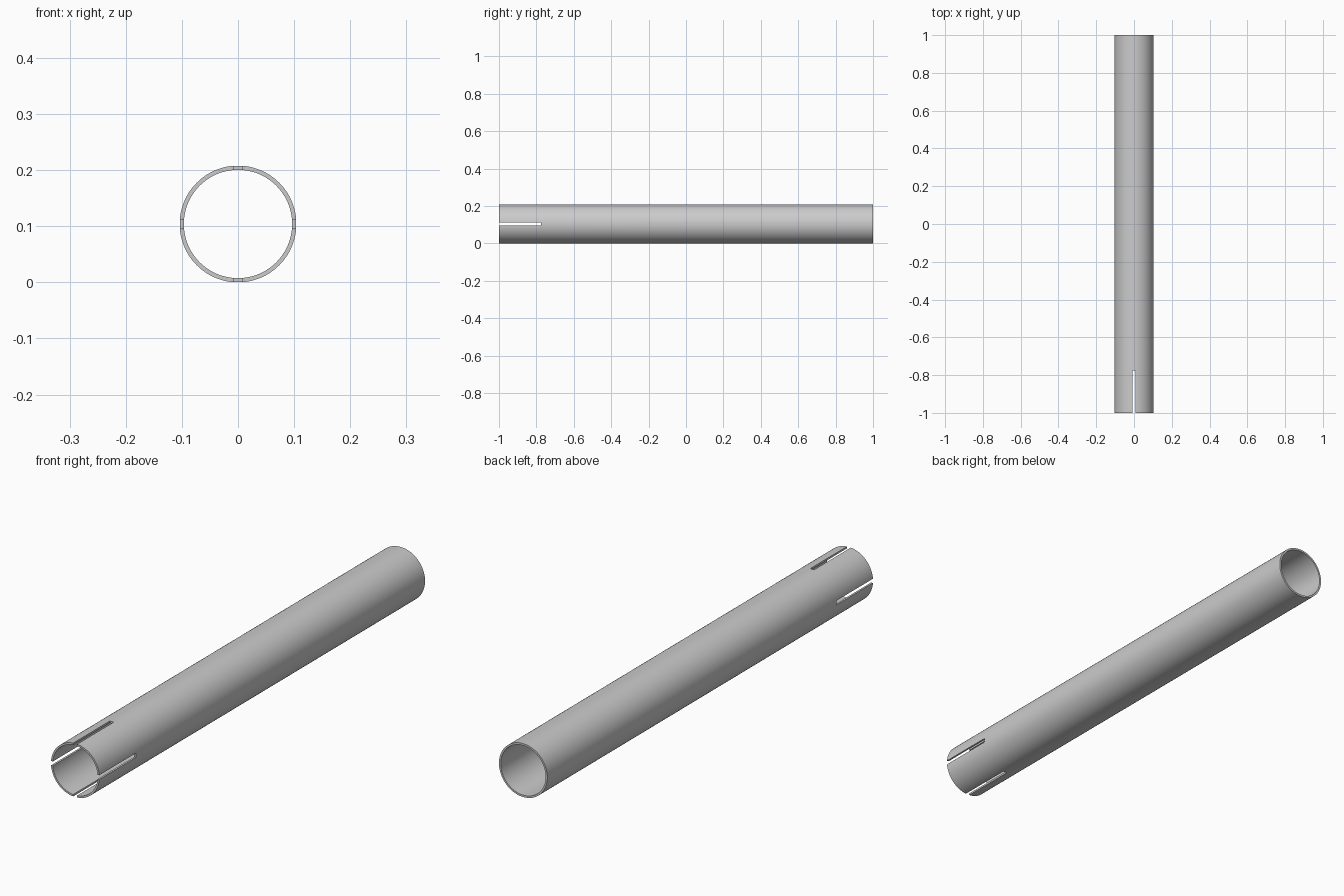
import bpy, bmesh
from math import asin, cos, sin, pi, radians

if "Cube" in bpy.data.objects:
    bpy.data.objects.remove(bpy.data.objects["Cube"])

R_OUT, R_IN = 0.104, 0.0965     # tube wall
SLOT_HALF = 0.0083              # half slot width
STATIONS = (-1.0, -0.775, 1.0)  # slotted end, slot bottom, plain end
ARC_STEPS = 24                  # segments per quarter between slots


def ring_angles(r):
    """Angles round the tube; each quarter starts with its slot segment."""
    a = asin(SLOT_HALF / r)
    out = []
    for q in range(4):
        c = q * pi / 2
        out.append(c - a)
        out += [c + a + (pi / 2 - 2 * a) * k / ARC_STEPS for k in range(ARC_STEPS)]
    return out


bm = bmesh.new()
verts = [[[bm.verts.new((r * cos(t), y, R_OUT + r * sin(t))) for t in ring_angles(r)]
          for r in (R_OUT, R_IN)] for y in STATIONS]
N = 4 * (ARC_STEPS + 1)


def solid(band, i):
    # the front band is open at the four slots
    return band == 1 or (band == 0 and i % (ARC_STEPS + 1) != 0)


# Wall cells: skin only the sides that face empty space
for b in (0, 1):
    for i in range(N):
        if not solid(b, i):
            continue
        j = (i + 1) % N
        (o0, n0), (o1, n1) = verts[b], verts[b + 1]
        bm.faces.new((o0[i], o0[j], o1[j], o1[i]))
        bm.faces.new((n0[i], n1[i], n1[j], n0[j]))
        if not solid(b - 1, i):
            bm.faces.new((o0[i], n0[i], n0[j], o0[j]))
        if not solid(b + 1, i):
            bm.faces.new((o1[i], o1[j], n1[j], n1[i]))
        if not solid(b, (i - 1) % N):
            bm.faces.new((o0[i], o1[i], n1[i], n0[i]))
        if not solid(b, j):
            bm.faces.new((o0[j], n0[j], n1[j], o1[j]))

bmesh.ops.recalc_face_normals(bm, faces=bm.faces[:])
mesh = bpy.data.meshes.new("slotted_tube")
bm.to_mesh(mesh)
bm.free()
tube = bpy.data.objects.new("slotted_tube", mesh)
bpy.context.collection.objects.link(tube)

# Smooth round walls, crisp rims and slots
bpy.context.view_layer.objects.active = tube
tube.select_set(True)
bpy.ops.object.shade_smooth_by_angle(angle=radians(30))
